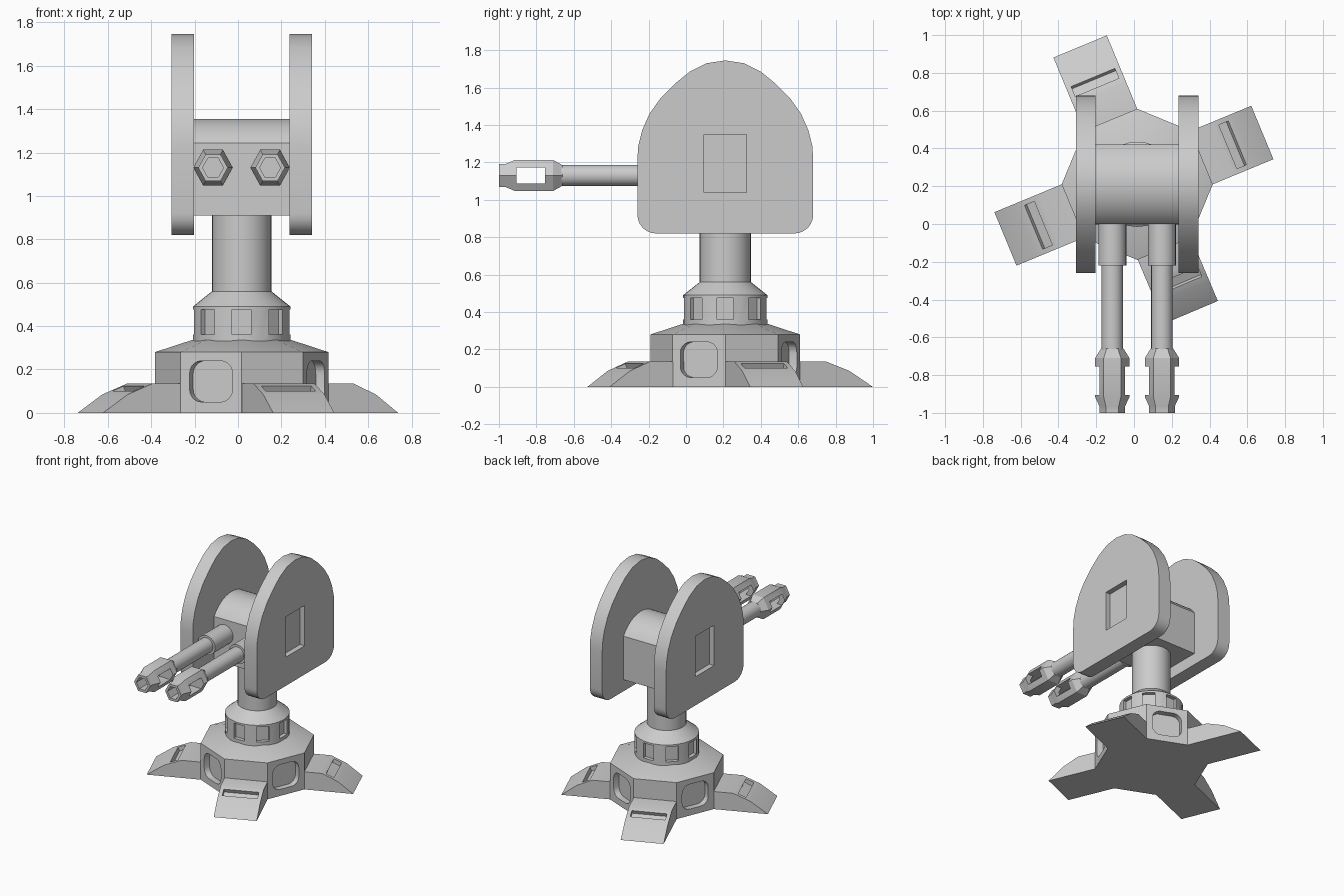
import bpy, bmesh
from math import radians, cos, sin, pi
from mathutils import Matrix, Vector

if "Cube" in bpy.data.objects:
    bpy.data.objects.remove(bpy.data.objects["Cube"])

CX, CY = 0.017, 0.21
T = Matrix.Translation


def rot(deg, axis):
    return Matrix.Rotation(radians(deg), 4, axis)


RX = rot(90, 'X')                # local (u, v, w) -> (x, z, -y)
SIDE = rot(90, 'Z') @ RX         # local (u, v, w) -> (y, z, x)
CENTRE = T((CX, CY, 0))


def finish(name, bm, mat):
    bm.transform(mat)
    bmesh.ops.recalc_face_normals(bm, faces=bm.faces)
    me = bpy.data.meshes.new(name)
    bm.to_mesh(me)
    bm.free()
    ob = bpy.data.objects.new(name, me)
    bpy.context.collection.objects.link(ob)
    return ob


def prism(name, pts, depth, mat):
    bm = bmesh.new()
    a = [bm.verts.new((u, v, -depth / 2)) for u, v in pts]
    b = [bm.verts.new((u, v, depth / 2)) for u, v in pts]
    bm.faces.new(a)
    bm.faces.new(b)
    for i in range(len(pts)):
        j = (i + 1) % len(pts)
        bm.faces.new((a[i], a[j], b[j], b[i]))
    return finish(name, bm, mat)


def lathe(name, profile, segs, mat):
    bm = bmesh.new()
    rings = [[bm.verts.new((r * cos(2 * pi * i / segs), r * sin(2 * pi * i / segs), z))
              for i in range(segs)] for r, z in profile]
    for p, q in zip(rings, rings[1:]):
        for i in range(segs):
            j = (i + 1) % segs
            bm.faces.new((p[i], p[j], q[j], q[i]))
    bm.faces.new(rings[0])
    bm.faces.new(rings[-1])
    return finish(name, bm, mat)


def rounded(w, h, r, n=5):
    pts = []
    for k, (sx, sy) in enumerate(((1, 1), (-1, 1), (-1, -1), (1, -1))):
        if r == 0:
            pts.append((sx * w / 2, sy * h / 2))
            continue
        for i in range(n + 1):
            a = (k + i / n) * pi / 2
            pts.append((sx * (w / 2 - r) + r * cos(a), sy * (h / 2 - r) + r * sin(a)))
    return pts


def cut(ob, cutters):
    bpy.context.view_layer.objects.active = ob
    for c in cutters:
        c.hide_render = True
        m = ob.modifiers.new("cut", 'BOOLEAN')
        m.object, m.operation, m.solver = c, 'DIFFERENCE', 'EXACT'
        bpy.ops.object.modifier_apply(modifier=m.name)
        bpy.data.objects.remove(c)


# Octagonal base with rounded pockets between the legs
base = lathe("base", [(.4, 0), (.4, .28), (.225, .337)], 8, CENTRE)
cut(base, [prism("cutter", rounded(.215, .19, .06), .09,
                 CENTRE @ rot(67.5 + 90 * k, 'Z') @ T((.37, 0, .145)) @ SIDE) for k in range(4)])

# Four feet with a slot on the slope
for k, (ang, r) in enumerate(((22.5, .717), (112.5, .79), (202.5, .755), (292.9, .735))):
    at = lambda f: .37 + (r - .37) * f
    M = CENTRE @ rot(ang, 'Z')
    leg = prism(f"foot_{k + 1}", [(.3, 0), (r, 0), (at(.68), .085), (at(.36), .135), (.3, .135)],
                .306, M @ RX)
    cut(leg, [prism("cutter", rounded(.06, .06, 0), .25,
                    M @ T((at(.51), 0, .112)) @ rot(24, 'Y') @ RX)])

# Swivel ring with eight windows
ring = lathe("swivel_ring", [(.225, .32), (.225, .49), (.137, .56)], 32, CENTRE)
cut(ring, [prism("cutter", rounded(.088, .115, 0), .06,
                 CENTRE @ rot(45 * k, 'Z') @ T((.225, 0, .418)) @ SIDE) for k in range(8)])

# Column
lathe("column", [(.137, .54), (.137, .95)], 32, CENTRE)

# Gun housing with arched top
arc = [(.254 * sin(radians(a)), 1.101 + .254 * cos(radians(a))) for a in range(-56, 57, 8)]
prism("gun_housing", [(-.212, .91)] + arc + [(.212, .91)], .45, CENTRE @ SIDE)

# Side shields
half = [(.47, 1.22), (.465, 1.29), (.445, 1.37), (.405, 1.46), (.345, 1.545),
        (.27, 1.62), (.19, 1.685), (.1, 1.73)]
corner = [(.37 + .1 * cos(radians(a)), .92 + .1 * sin(radians(a))) for a in range(-90, 1, 15)]
right = corner + half
outline = right + [(0, 1.745)] + [(-u, v) for u, v in reversed(right)]
for side, s in (("left", -1), ("right", 1)):
    shield = prism(f"{side}_shield", outline, .105, CENTRE @ T((s * .272, 0, 0)) @ SIDE)
    cut(shield, [prism("cutter", rounded(.225, .31, 0), .08,
                       CENTRE @ T((s * .3245, .0, 1.195)) @ SIDE)])

# Twin barrels: sleeve, tube and hexagonal muzzle with a side window
for side, x in (("left", -.115), ("right", .148)):
    M = T((x, 0, 1.13)) @ RX
    lathe(f"{side}_sleeve", [(.074, -.05), (.074, .22)], 24, M)
    lathe(f"{side}_barrel", [(.057, .1), (.057, .74)], 24, M)
    muzzle = lathe(f"{side}_muzzle",
                   [(.06, .66), (.091, .71), (.091, .915), (.068, .965), (.068, 1.0),
                    (.048, 1.0), (.048, .75)], 6, M @ Matrix.Diagonal((1, 1.05, 1, 1)))
    cut(muzzle, [prism("cutter", rounded(.15, .085, 0), .3, T((x, -.83, 1.13)) @ SIDE)])

# Smooth round parts, keep hard edges
bpy.ops.object.select_all(action='SELECT')
bpy.context.view_layer.objects.active = base
bpy.ops.object.shade_smooth_by_angle(angle=radians(25))
